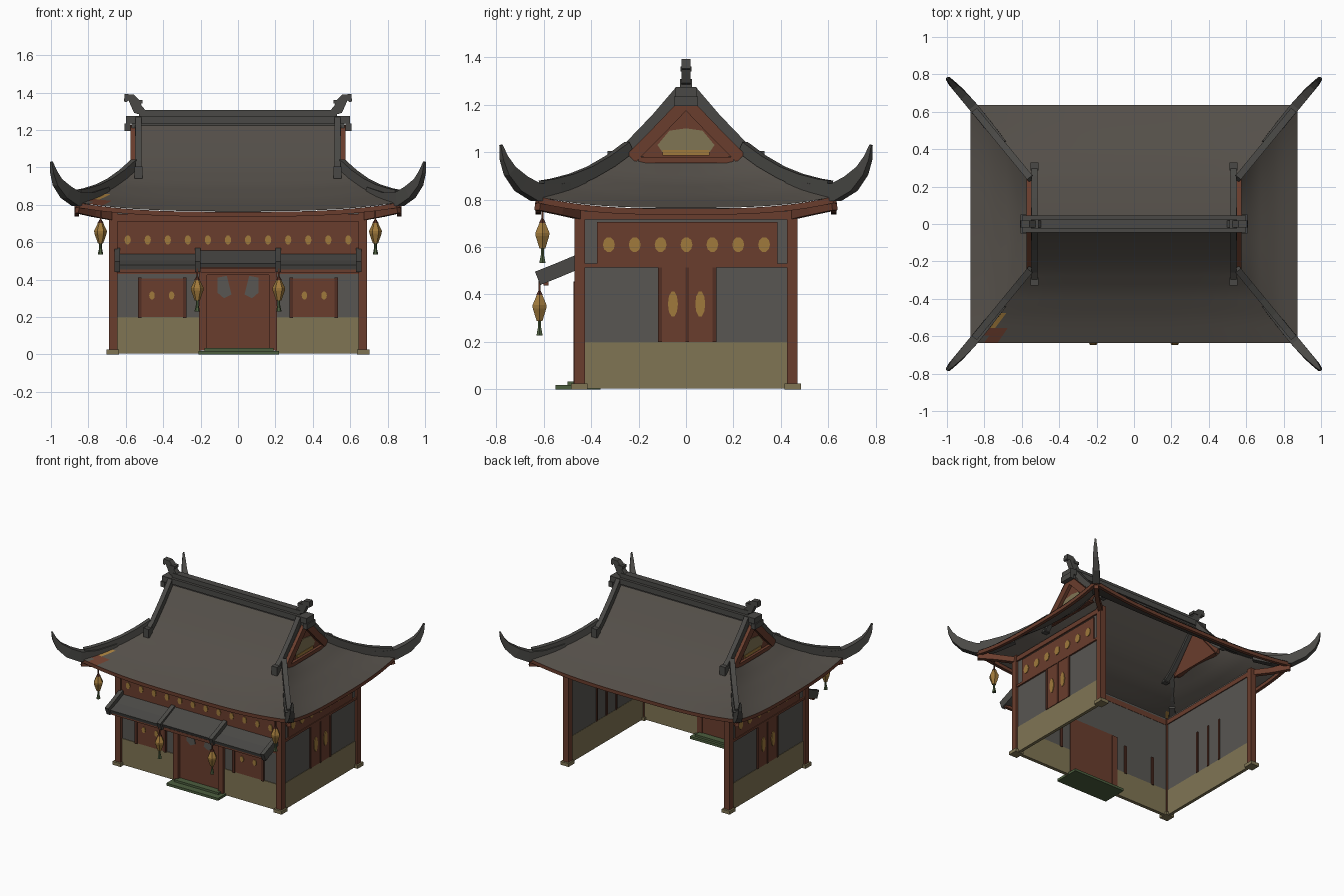
import bpy, bmesh, math
from mathutils import Vector

if "Cube" in bpy.data.objects:
    bpy.data.objects.remove(bpy.data.objects["Cube"])


def material(name, r, g, b):
    m = bpy.data.materials.new(name)
    m.diffuse_color = [(c / 255 / 12.92 if c < 11 else ((c / 255 + 0.055) / 1.055) ** 2.4) for c in (r, g, b)] + [1]
    m.use_nodes = True
    m.node_tree.nodes["Principled BSDF"].inputs["Base Color"].default_value = m.diffuse_color
    return m


ROOF = material("roof_grey", 84, 79, 73)
RIDGE = material("ridge_grey", 74, 73, 70)
WALL = material("wall_grey", 88, 86, 82)
WOOD = material("red_wood", 106, 61, 45)
DARK = material("dark_wood", 82, 46, 35)
TAN = material("tan_stone", 128, 117, 84)
GOLD = material("gold", 160, 122, 60)
GREEN = material("moss_green", 76, 94, 62)


def finish(name, bm, mats, smooth=False):
    bmesh.ops.recalc_face_normals(bm, faces=bm.faces)
    me = bpy.data.meshes.new(name)
    bm.to_mesh(me)
    bm.free()
    for m in mats:
        me.materials.append(m)
    ob = bpy.data.objects.new(name, me)
    bpy.context.collection.objects.link(ob)
    if smooth:
        bpy.ops.object.select_all(action='DESELECT')
        ob.select_set(True)
        bpy.context.view_layer.objects.active = ob
        bpy.ops.object.shade_smooth_by_angle(angle=math.radians(30))
    return ob


def loft(name, mat, rings):
    """Skin closed rings of points and cap both ends."""
    bm = bmesh.new()
    vs = [[bm.verts.new(p) for p in r] for r in rings]
    n = len(vs[0])
    for a, b in zip(vs, vs[1:]):
        for i in range(n):
            bm.faces.new((a[i], a[(i + 1) % n], b[(i + 1) % n], b[i]))
    bm.faces.new(vs[0])
    bm.faces.new(vs[-1])
    return finish(name, bm, [mat])


def box(name, mat, x0, x1, y0, y1, z0, z1):
    return loft(name, mat, [[(x0, y0, z), (x1, y0, z), (x1, y1, z), (x0, y1, z)] for z in (z0, z1)])


def sweep(name, mat, path, ws, hs, side=None):
    """Rectangular bar along a path, with a width and height at each point."""
    p = [Vector(q) for q in path]
    n = len(p)
    ws = ws if isinstance(ws, list) else [ws] * n
    hs = hs if isinstance(hs, list) else [hs] * n
    s = Vector(side) if side else (p[-1] - p[0]).cross(Vector((0, 0, 1))).normalized()
    rings = []
    for i in range(n):
        t = (p[min(i + 1, n - 1)] - p[max(i - 1, 0)]).normalized()
        up = s.cross(t).normalized() * hs[i] / 2
        w = s * ws[i] / 2
        rings.append([p[i] + w + up, p[i] - w + up, p[i] - w - up, p[i] + w - up])
    return loft(name, mat, rings)


def prism(name, mat, yz, x0, x1):
    return loft(name, mat, [[(x, y, z) for y, z in yz] for x in (x0, x1)])


def lathe(name, mat, c, prof, n=6):
    return loft(name, mat, [[(c[0] + r * math.cos(math.tau * i / n), c[1] + r * math.sin(math.tau * i / n), c[2] + z)
                             for i in range(n)] for r, z in prof])


def medallion(name, c, r, rz, axis):
    """Thin gold oval plate facing along the x or y axis."""
    rings = []
    for d in (-0.003, 0.003):
        ring = []
        for i in range(10):
            a, b = r * math.cos(math.tau * i / 10), rz * math.sin(math.tau * i / 10)
            ring.append((c[0] + d, c[1] + a, c[2] + b) if axis == 'x' else (c[0] + a, c[1] + d, c[2] + b))
        rings.append(ring)
    loft(name, GOLD, rings)


# --- Curved hip-and-gable roof -------------------------------------------
PROFILE = [(0, 1.265), (0.12, 1.125), (0.24, 1.0), (0.36, 0.905), (0.5, 0.825), (0.635, 0.765)]


def height(y):
    for (a, za), (b, zb) in zip(PROFILE, PROFILE[1:]):
        if y <= b + 1e-6:
            return za + (zb - za) * (y - a) / (b - a)


def hip(t):
    return 0.55 + 0.325 * t, 0.24 + 0.395 * t


def lift(t, u):
    return 0.05 * max(t, 0) ** 1.5 * abs(u) ** 3


bm = bmesh.new()


def sheet(rows, patch=False):
    vs = [[bm.verts.new(p) for p in r] for r in rows]
    for a, b in zip(vs, vs[1:]):
        for i in range(len(a) - 1):
            f = bm.faces.new((a[i], a[i + 1], b[i + 1], b[i]))
            c = f.calc_center_median()
            if patch and -0.81 < c.x < -0.72 and c.y < -0.48:   # worn corner
                f.material_index = 1 if c.y < -0.565 else 2


US = [i / 12 - 1 for i in range(25)]
TS = [i / 10 for i in range(11)]
for s in (-1, 1):
    rows = [[(u * 0.55, s * y, height(y)) for u in US] for y in (0, 0.06, 0.12, 0.18)]
    rows += [[(u * hip(t)[0], s * hip(t)[1], height(hip(t)[1]) + lift(t, u)) for u in US] for t in TS]
    sheet(rows, s < 0)
    sheet([[(s * hip(t)[0], u * hip(t)[1], height(hip(t)[1]) + lift(t, u) - 0.045 * (1 - t) * (1 - u * u))
            for u in US] for t in TS])
bmesh.ops.remove_doubles(bm, verts=bm.verts, dist=1e-4)
finish("roof_tiles", bm, [ROOF, WOOD, GOLD], True)

# eave boards under the roof edge
for s in (-1, 1):
    sweep("long_eave_board", WOOD, [(u * 0.865, s * 0.622, 0.749 + lift(1, u)) for u in US], 0.024, 0.026)
    sweep("short_eave_board", WOOD, [(s * 0.862, u * 0.622, 0.749 + lift(1, u)) for u in US], 0.024, 0.026)

# main ridge in stacked tiers
box("ridge_base", RIDGE, -0.57, 0.57, -0.035, 0.035, 1.21, 1.24)
box("ridge_beam", RIDGE, -0.6, 0.6, -0.045, 0.045, 1.235, 1.275)
box("ridge_cap", RIDGE, -0.53, 0.53, -0.025, 0.025, 1.27, 1.307)

for sx in (-1, 1):
    box("ridge_end", RIDGE, sx * 0.575, sx * 0.608, -0.05, 0.05, 1.195, 1.235)
    # curled ridge ornament
    sweep("ridge_ornament", RIDGE, [(sx * x, 0, z) for x, z in
          ((0.5, 1.29), (0.535, 1.31), (0.55, 1.345), (0.57, 1.37), (0.595, 1.375), (0.603, 1.35))],
          0.04, [0.03, 0.055, 0.055, 0.045, 0.04, 0.015], (0, 1, 0))
    box("ornament_jaw", RIDGE, sx * 0.51, sx * 0.55, -0.024, 0.024, 1.34, 1.36)
    # gable wall and trim
    prism("gable_wall", WOOD, [(-0.22, 0.95), (0.22, 0.95), (0, 1.22)], sx * 0.535, sx * 0.55)
    prism("gable_panel", TAN, [(-0.1, 1.0), (0.1, 1.0), (0.12, 1.03), (0.07, 1.09), (0, 1.1), (-0.07, 1.09),
                               (-0.12, 1.03)], sx * 0.55, sx * 0.555)
    box("gable_gold_trim", GOLD, sx * 0.55, sx * 0.558, -0.1, 0.1, 0.985, 1.008)
    box("gable_beam", WOOD, sx * 0.545, sx * 0.572, -0.2, 0.2, 0.953, 0.98)
    for sy in (-1, 1):
        sweep("barge_board", WOOD, [(sx * 0.562, 0, 1.21), (sx * 0.562, sy * 0.12, 1.085),
                                    (sx * 0.562, sy * 0.23, 0.975)], 0.024, 0.05)
        sweep("descending_ridge", RIDGE, [(sx * 0.532, sy * y, height(y) + 0.015) for y in (0.02, 0.12, 0.24, 0.3)],
              0.034, 0.055)
        box("descending_ridge_end", RIDGE, sx * 0.51, sx * 0.554, sy * 0.285, sy * 0.33, 0.94, 1.005)
        # hip ridges and upswept corner fins
        sweep("hip_ridge", RIDGE, [(sx * hip(t)[0], sy * hip(t)[1], height(hip(t)[1]) + lift(t, 1) + 0.02)
                                   for t in (0, 0.2, 0.4, 0.6, 0.8, 0.92)], 0.036,
              [0.05, 0.05, 0.05, 0.055, 0.065, 0.075])
        fin = ((0.7, 0.43, 0.875), (0.79, 0.54, 0.835), (0.865, 0.632, 0.83), (0.92, 0.695, 0.867),
               (0.965, 0.742, 0.92), (0.986, 0.767, 0.975), (0.997, 0.78, 1.03))
        sweep("corner_fin", RIDGE, [(sx * x, sy * y, z) for x, y, z in fin],
              [0.04, 0.05, 0.05, 0.045, 0.035, 0.025, 0.01], [0.04, 0.06, 0.075, 0.07, 0.05, 0.03, 0.01])
        sweep("corner_bracket", WOOD, [(sx * 0.66, sy * 0.44, 0.735), (sx * 0.77, sy * 0.53, 0.755),
                                       (sx * 0.86, sy * 0.625, 0.78)], 0.03, [0.04, 0.04, 0.05])
        # corner posts
        box("corner_post", WOOD, sx * 0.645, sx * 0.69, sy * 0.425, sy * 0.47, 0.01, 0.765)
        box("post_base", TAN, sx * 0.635, sx * 0.702, sy * 0.415, sy * 0.485, 0, 0.025)

    # --- Side walls -------------------------------------------------------
    box("side_base_wall", TAN, sx * 0.655, sx * 0.678, -0.43, 0.43, 0.005, 0.2)
    box("side_wall", WALL, sx * 0.657, sx * 0.675, -0.43, 0.43, 0.2, 0.765)
    box("side_frieze", WOOD, sx * 0.675, sx * 0.682, -0.375, 0.385, 0.53, 0.705)
    box("side_beam", WOOD, sx * 0.67, sx * 0.687, -0.43, 0.43, 0.513, 0.53)
    box("side_top_beam", WOOD, sx * 0.65, sx * 0.687, -0.43, 0.43, 0.715, 0.75)
    box("side_door", WOOD, sx * 0.675, sx * 0.682, -0.115, 0.125, 0.2, 0.515)
    for y in (-0.11, 0.005, 0.12):
        box("side_door_frame", DARK, sx * 0.65, sx * 0.686, y - 0.008, y + 0.008, 0.2, 0.515)
    for y in (-0.055, 0.06):
        medallion("side_door_medallion", (sx * 0.684, y, 0.36), 0.021, 0.055, 'x')
    for i in range(7):
        medallion("side_frieze_medallion", (sx * 0.684, -0.325 + i * 0.109, 0.61), 0.025, 0.032, 'x')

    # --- Front windows and wall base -------------------------------------
    box("front_base_wall", TAN, sx * 0.2, sx * 0.65, -0.455, -0.43, 0.005, 0.2)
    box("front_window", WOOD, sx * 0.28, sx * 0.53, -0.458, -0.45, 0.2, 0.405)
    for x in (0.285, 0.525):
        box("window_frame", DARK, sx * (x - 0.01), sx * (x + 0.01), -0.464, -0.425, 0.195, 0.41)
    for x in (0.355, 0.46):
        medallion("window_medallion", (sx * x, -0.46, 0.315), 0.015, 0.022, 'y')
    # entrance jambs and worn door patches
    box("door_jamb", WOOD, sx * 0.165, sx * 0.208, -0.475, -0.425, 0.02, 0.45)
    loft("door_grey_patch", WALL, [[(sx * x, y, z) for x, z in
         ((0.035, 0.32), (0.075, 0.3), (0.11, 0.33), (0.11, 0.41), (0.06, 0.42))] for y in (-0.456, -0.452)])

    # --- Lanterns ---------------------------------------------------------
    for x, y, z, top in ((0.735, -0.605, 0.65, 0.78), (0.218, -0.617, 0.345, 0.46)):
        c = (sx * x, y, z)
        lathe("lantern_body", GOLD, c, [(0.013, 0.055), (0.034, 0.01), (0.033, -0.003), (0.014, -0.057)])
        lathe("lantern_cap", DARK, c, [(0.016, 0.052), (0.006, 0.07)])
        lathe("lantern_tassel", GREEN, c, [(0.007, -0.057), (0.007, -0.08), (0.015, -0.117)])
        box("lantern_cord", DARK, c[0] - 0.004, c[0] + 0.004, y - 0.004, y + 0.004, z + 0.065, top)

# --- Front wall -----------------------------------------------------------
for sx in (-1, 1):
    box("front_wall", WALL, sx * 0.17, sx * 0.65, -0.45, -0.432, 0.2, 0.5)
box("front_upper_wall", WALL, -0.65, 0.65, -0.45, -0.432, 0.44, 0.765)
box("front_frieze", WOOD, -0.65, 0.65, -0.457, -0.45, 0.43, 0.715)
box("front_top_beam", WOOD, -0.65, 0.65, -0.468, -0.43, 0.71, 0.75)
box("front_door", WOOD, -0.17, 0.17, -0.452, -0.43, 0.02, 0.45)
box("front_lintel", WOOD, -0.2, 0.2, -0.475, -0.43, 0.425, 0.455)
for i in range(12):
    medallion("front_medallion", (-0.59 + i * 0.1073, -0.459, 0.612), 0.017, 0.025, 'y')

# --- Canopy over the entrance --------------------------------------------
for x, w, dz in ((-0.43, 0.44, 0), (0, 0.4, 0.02), (0.43, 0.44, 0)):
    sweep("canopy_slab", RIDGE, [(x, -0.45, 0.525 + dz), (x, -0.53, 0.49 + dz), (x, -0.61, 0.465 + dz * 0.5)],
          w, 0.025)
    box("canopy_edge_board", WOOD, x - w / 2, x + w / 2, -0.6, -0.58, 0.438, 0.46)
for x in (-0.645, -0.215, 0.215, 0.645):
    sweep("canopy_rib", RIDGE, [(x, -0.45, 0.54), (x, -0.54, 0.502), (x, -0.625, 0.468)], 0.03, 0.06)

# --- Entrance steps -------------------------------------------------------
box("lower_step", GREEN, -0.21, 0.22, -0.55, -0.36, 0, 0.018)
box("upper_step", GREEN, -0.18, 0.19, -0.5, -0.38, 0.018, 0.033)
